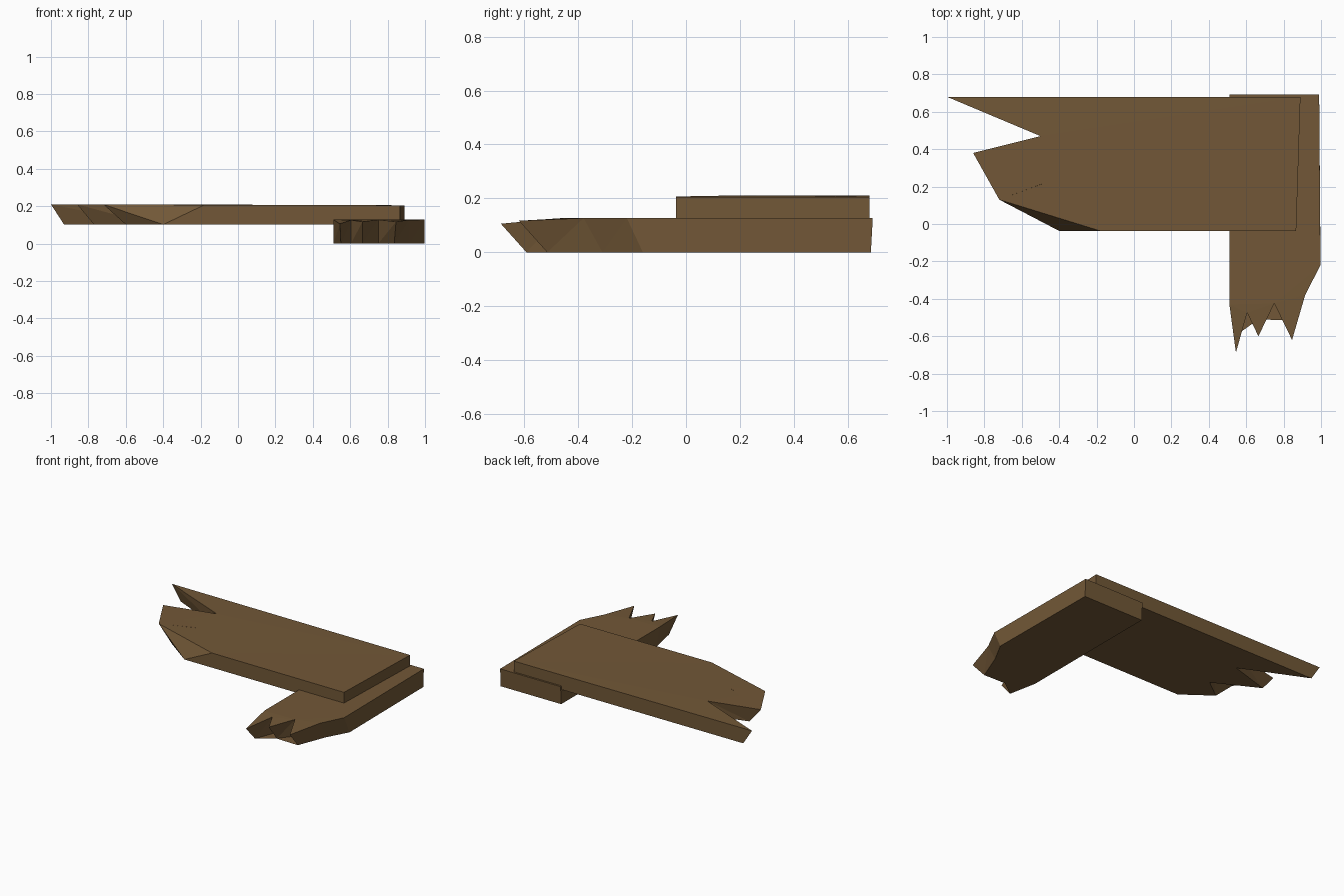
import bpy
import bmesh

cube = bpy.data.objects.get("Cube")
if cube:
    bpy.data.objects.remove(cube, do_unlink=True)

wood = bpy.data.materials.new("brown wood")
wood.use_nodes = True
colour = (0.168, 0.097, 0.038, 1)
wood.diffuse_color = colour
shader = next(n for n in wood.node_tree.nodes if n.type == 'BSDF_PRINCIPLED')
shader.inputs["Base Color"].default_value = colour


def plank(name, outline, bottom):
    """Outline points: x, y, top height, then the underside's shift in x and y."""
    bm = bmesh.new()
    top = [bm.verts.new((x, y, z)) for x, y, z, dx, dy in outline]
    low = [bm.verts.new((x + dx, y + dy, bottom)) for x, y, z, dx, dy in outline]
    caps = [bm.faces.new(top), bm.faces.new(low[::-1])]
    for i in range(len(top)):
        j = (i + 1) % len(top)
        bm.faces.new((top[i], low[i], low[j]))
        bm.faces.new((top[i], low[j], top[j]))
    bmesh.ops.triangulate(bm, faces=caps)
    bmesh.ops.recalc_face_normals(bm, faces=bm.faces)
    mesh = bpy.data.meshes.new(name)
    bm.to_mesh(mesh)
    bm.free()
    mesh.materials.append(wood)
    obj = bpy.data.objects.new(name, mesh)
    bpy.context.collection.objects.link(obj)


# Wide board with three long splinters at its right end
plank("upper_board", [
    (-1.0, 0.68, 0.21, 0.07, 0),
    (-0.5, 0.47, 0.21, 0.03, 0),
    (-0.86, 0.38, 0.21, 0.09, 0),
    (-0.49, 0.215, 0.21, 0.03, 0),
    (-0.72, 0.13, 0.21, 0.12, -0.02),
    (-0.18, -0.037, 0.207, -0.22, 0),
    (0.867, -0.037, 0.205, 0, 0),
    (0.89, 0.68, 0.205, 0, 0),
], 0.102)

# Narrow board underneath, splintered at the front
plank("lower_board", [
    (0.51, 0.693, 0.128, 0, -0.007),
    (0.99, 0.693, 0.128, 0, -0.007),
    (0.997, -0.22, 0.128, 0, 0.06),
    (0.915, -0.38, 0.127, 0, 0.07),
    (0.845, -0.62, 0.117, -0.01, 0.105),
    (0.75, -0.425, 0.128, 0, 0.03),
    (0.665, -0.60, 0.117, 0, 0.09),
    (0.605, -0.475, 0.126, 0, 0.03),
    (0.545, -0.687, 0.106, 0.005, 0.095),
    (0.51, -0.43, 0.128, 0, 0.04),
], 0)
